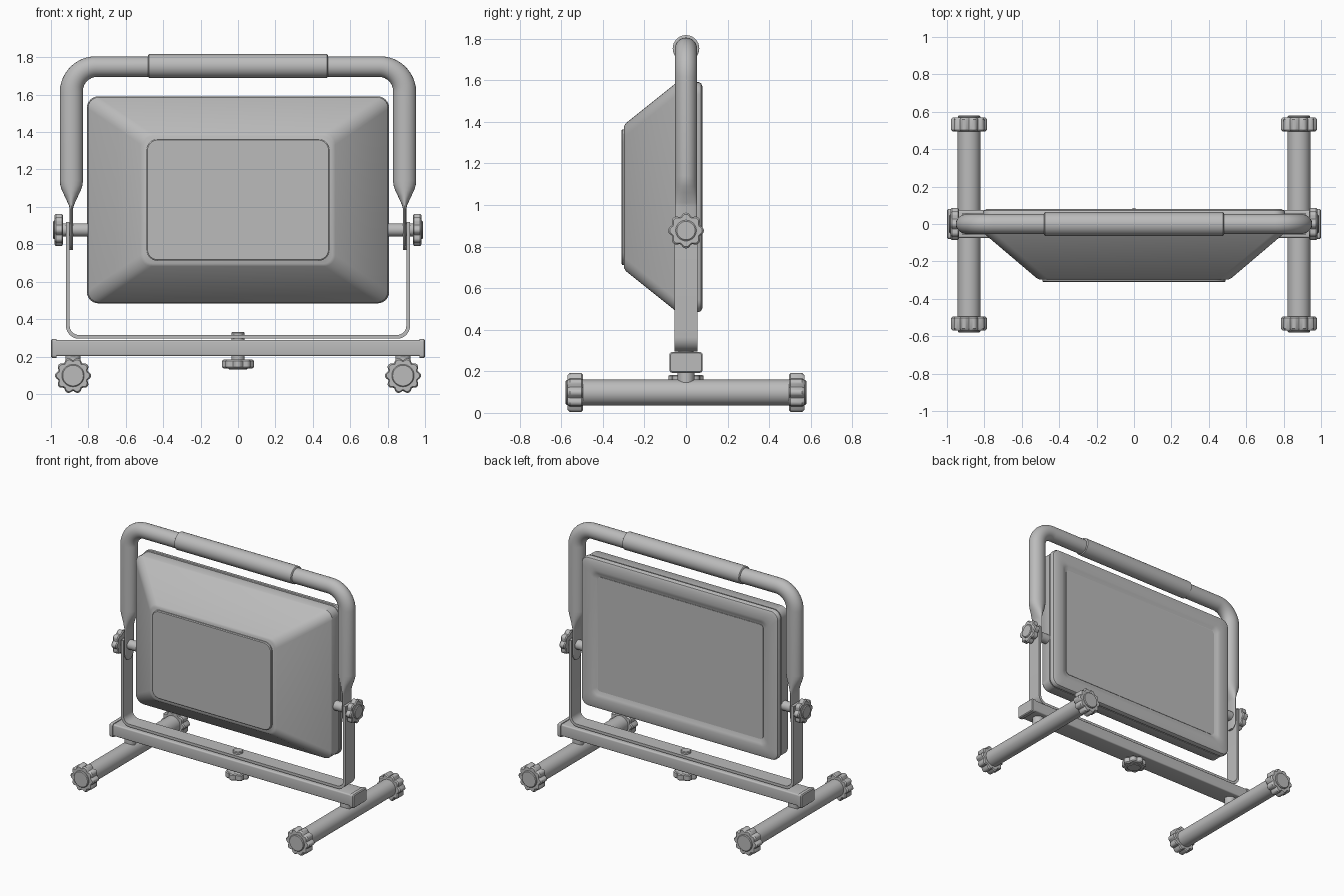
import bpy, bmesh, math
from mathutils import Vector

if "Cube" in bpy.data.objects:
    bpy.data.objects.remove(bpy.data.objects["Cube"])

grey = bpy.data.materials.new("grey")
grey.diffuse_color = (0.5, 0.5, 0.5, 1)
grey.use_nodes = True
grey.node_tree.nodes["Principled BSDF"].inputs["Base Color"].default_value = grey.diffuse_color


def loft(name, rings):
    """Skin a list of equal-length closed rings and cap both ends."""
    bm = bmesh.new()
    vs = [[bm.verts.new(p) for p in r] for r in rings]
    n = len(vs[0])
    for a, b in zip(vs, vs[1:]):
        for i in range(n):
            j = (i + 1) % n
            bm.faces.new((a[i], a[j], b[j], b[i]))
    bm.faces.new(vs[0][::-1])
    bm.faces.new(vs[-1])
    bmesh.ops.recalc_face_normals(bm, faces=bm.faces)
    me = bpy.data.meshes.new(name)
    bm.to_mesh(me)
    bm.free()
    me.materials.append(grey)
    ob = bpy.data.objects.new(name, me)
    bpy.context.collection.objects.link(ob)
    bpy.ops.object.select_all(action='DESELECT')
    ob.select_set(True)
    bpy.context.view_layer.objects.active = ob
    bpy.ops.object.shade_smooth_by_angle(angle=math.radians(32))
    return ob


def turned(name, base, axis, layers, lobes=0, depth=0.0, n=32):
    """Round or lobed part; layers are (radius, height along axis)."""
    q = Vector(axis).to_track_quat('Z', 'Y')
    n = lobes * 8 if lobes else n
    rings = []
    for r, h in layers:
        ring = []
        for i in range(n):
            t = 2 * math.pi * i / n
            k = r * (1 - depth * (0.5 - 0.5 * math.cos(lobes * t)) ** 1.5)
            ring.append(Vector(base) + q @ Vector((k * math.cos(t), k * math.sin(t), h)))
        rings.append(ring)
    return loft(name, rings)


def rounded(hu, hv, r, seg=6):
    """Rounded rectangle outline."""
    pts = []
    for k, (su, sv) in enumerate(((1, 1), (-1, 1), (-1, -1), (1, -1))):
        for i in range(seg + 1):
            t = math.pi / 2 * (k + i / seg)
            pts.append((su * (hu - r) + r * math.cos(t), sv * (hv - r) + r * math.sin(t)))
    return pts


def panel(name, layers, zc=1.0375):
    """Rounded rectangles in xz stacked along y: (y, half x, half z, radius)."""
    return loft(name, [[(u, y, zc + v) for u, v in rounded(hx, hz, r)]
                       for y, hx, hz, r in layers])


def beam(name, layers, zc):
    """Rounded rectangles in yz stacked along x."""
    return loft(name, [[(x, u, zc + v) for u, v in rounded(hy, hz, r, 4)]
                       for x, hy, hz, r in layers])


def u_sweep(name, half, section):
    """Sweep a section along a left half path (x, z, nx, nz, a, b) and its mirror."""
    path = half + [(-x, z, -nx, nz, a, b) for x, z, nx, nz, a, b in reversed(half)]
    return loft(name, [[(x + nx * u * a, v * b, z + nz * u * a) for u, v in section]
                       for x, z, nx, nz, a, b in path])


# Lamp housing, front plate, rear frame and glass
panel("lamp_housing", [(-0.297, 0.505, 0.342, 0.05), (-0.29, 0.52, 0.355, 0.06),
                       (-0.055, 0.797, 0.543, 0.06), (-0.045, 0.803, 0.549, 0.06),
                       (0.03, 0.803, 0.549, 0.06)])
panel("front_plate", [(-0.28, 0.49, 0.326, 0.06), (-0.306, 0.49, 0.326, 0.06),
                      (-0.311, 0.484, 0.32, 0.055)])
panel("rear_frame", [(0.02, 0.78, 0.525, 0.05), (0.034, 0.78, 0.525, 0.05),
                     (0.036, 0.804, 0.549, 0.06), (0.042, 0.808, 0.553, 0.06),
                     (0.062, 0.808, 0.553, 0.06), (0.073, 0.802, 0.547, 0.055),
                     (0.08, 0.786, 0.531, 0.05), (0.08, 0.725, 0.47, 0.045),
                     (0.076, 0.705, 0.45, 0.04), (0.064, 0.685, 0.43, 0.03)])
panel("glass", [(0.05, 0.678, 0.423, 0.025), (0.067, 0.678, 0.423, 0.025)])

# Carrying handle: round tube flattened at its lower ends
circle = [(math.cos(2 * math.pi * i / 24), math.sin(2 * math.pi * i / 24)) for i in range(24)]
half = [(-0.891, z, -1, 0, a, b) for z, a, b in (
    (0.77, 0.009, 0.02), (0.778, 0.009, 0.035), (0.80, 0.009, 0.05), (0.83, 0.009, 0.053),
    (0.99, 0.009, 0.053), (1.01, 0.014, 0.053), (1.06, 0.037, 0.053), (1.09, 0.051, 0.053),
    (1.115, 0.059, 0.053), (1.14, 0.062, 0.053))]
R = 0.135
for i in range(13):
    t = math.pi - math.pi / 2 * i / 12
    half.append((-0.891 + R + R * math.cos(t), 1.75 - R + R * math.sin(t),
                 math.cos(t), math.sin(t), 0.062 - 0.007 * i / 12, 0.054))
u_sweep("handle_tube", half, circle)
turned("handle_grip", (-0.48, 0, 1.753), (1, 0, 0),
       [(0.058, 0), (0.064, 0.004), (0.064, 0.956), (0.058, 0.96)])

# Flat U bracket
half = [(-0.91, 0.92, -1, 0, 0.01, 0.055)]
R = 0.06
for i in range(9):
    t = math.pi + math.pi / 2 * i / 8
    half.append((-0.91 + R + R * math.cos(t), 0.305 + R + R * math.sin(t),
                 math.cos(t), math.sin(t), 0.01, 0.055))
u_sweep("bracket", half, [(1, 1), (-1, 1), (-1, -1), (1, -1)])

# Base bar and end caps
beam("base_bar", [(-0.98, 0.074, 0.043, 0.01), (0.98, 0.074, 0.043, 0.01)], 0.245)
for s, side in ((-1, "left"), (1, "right")):
    beam(side + "_bar_cap", [(s * 0.97, 0.08, 0.05, 0.014), (s * 0.994, 0.08, 0.05, 0.014),
                             (s * 1.0, 0.074, 0.044, 0.01)], 0.243)

# Centre bolt with the knob under the bar
turned("centre_bolt", (0, 0, 0.17), (0, 0, 1),
       [(0.035, 0), (0.035, 0.157), (0.03, 0.162)])
turned("centre_knob", (0, 0, 0.183), (0, 0, -1),
       [(0.078, 0), (0.085, 0.006), (0.085, 0.04), (0.077, 0.047)], 8, 0.16)
turned("centre_knob_cap", (0, 0, 0.14), (0, 0, -1), [(0.05, 0), (0.05, 0.006), (0.045, 0.01)])

for s, side in ((-1, "left"), (1, "right")):
    # Tilt pivot and its knob
    turned(side + "_pivot", (s * 0.79, 0, 0.877), (s, 0, 0), [(0.035, 0), (0.035, 0.16)])
    turned(side + "_tilt_knob", (s * 0.936, 0, 0.877), (s, 0, 0),
           [(0.078, 0), (0.086, 0.006), (0.086, 0.038), (0.078, 0.045)], 8, 0.17)
    turned(side + "_tilt_knob_cap", (s * 0.975, 0, 0.877), (s, 0, 0),
           [(0.05, 0), (0.05, 0.009), (0.044, 0.014)])
    # Foot tube with its post and end knobs
    turned(side + "_foot", (s * 0.882, -0.52, 0.098), (0, 1, 0), [(0.062, 0), (0.062, 1.04)])
    turned(side + "_foot_post", (s * 0.882, 0, 0.1), (0, 0, 1), [(0.04, 0), (0.04, 0.11)])
    for e, end in ((-1, "front"), (1, "back")):
        base = (s * 0.882, e * 0.495, 0.098)
        turned(f"{side}_{end}_foot_knob", base, (0, e, 0),
               [(0.088, 0), (0.0965, 0.008), (0.0965, 0.064), (0.088, 0.074)], 10, 0.15)
        turned(f"{side}_{end}_foot_knob_cap", base, (0, e, 0),
               [(0.06, 0.06), (0.06, 0.079), (0.055, 0.084)])
